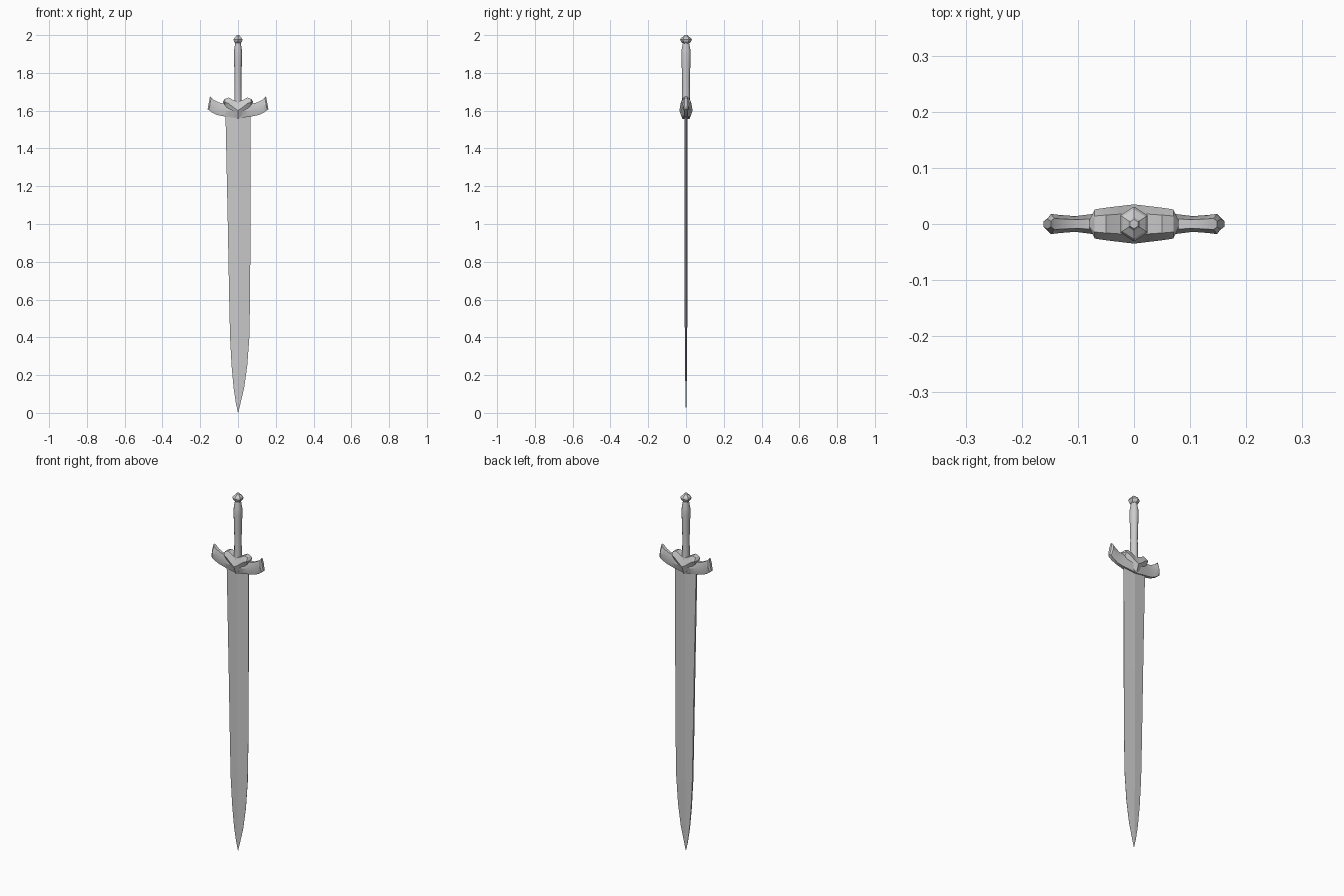
import bpy, bmesh, math

if "Cube" in bpy.data.objects:
    bpy.data.objects.remove(bpy.data.objects["Cube"])


def loft(name, rings, smooth=None):
    """Skin a list of equal-length closed rings and cap both ends."""
    bm = bmesh.new()
    vs = [[bm.verts.new(p) for p in r] for r in rings]
    n = len(vs[0])
    for a, b in zip(vs, vs[1:]):
        for i in range(n):
            j = (i + 1) % n
            bm.faces.new((a[i], a[j], b[j], b[i]))
    bm.faces.new(vs[0][::-1])
    bm.faces.new(vs[-1])
    bmesh.ops.remove_doubles(bm, verts=bm.verts, dist=1e-5)
    bmesh.ops.recalc_face_normals(bm, faces=bm.faces)
    me = bpy.data.meshes.new(name)
    bm.to_mesh(me)
    bm.free()
    ob = bpy.data.objects.new(name, me)
    bpy.context.collection.objects.link(ob)
    if smooth:
        bpy.ops.object.select_all(action='DESELECT')
        ob.select_set(True)
        bpy.context.view_layer.objects.active = ob
        bpy.ops.object.shade_smooth_by_angle(angle=math.radians(smooth))
    return ob


def turned(name, profile, sides, smooth=None):
    """Faceted turned part from (z, half width x, half width y)."""
    return loft(name, [[(rx * math.sin(2 * math.pi * i / sides),
                         ry * math.cos(2 * math.pi * i / sides), z)
                        for i in range(sides)] for z, rx, ry in profile], smooth)


def bar(name, half, smooth):
    """Mirrored six-sided bar along x from (x_top, z_top, x_bottom, z_bottom, half depth)."""
    def ring(s, xt, zt, xb, zb, w):
        xm, zm = (xt + xb) / 2, (zt + zb) / 2
        return [(s * xt, -w * .55, zt), (s * xt, w * .55, zt), (s * xm, w, zm),
                (s * xb, w * .55, zb), (s * xb, -w * .55, zb), (s * xm, -w, zm)]
    rings = [ring(-1, *h) for h in half[:0:-1]] + [ring(1, *h) for h in half]
    return loft(name, rings, smooth)


# Blade: blunt left edge, sharp right edge, central ridge, slight taper
# (z, left x, right x, ridge half thickness)
blade = [(0.0, 0.0, 0.001, .0004), (.05, -.011, .013, .002), (.13, -.023, .032, .0035),
         (.25, -.034, .049, .005), (.40, -.042, .060, .0065), (.62, -.047, .064, .007),
         (1.0, -.054, .066, .0075), (1.57, -.066, .067, .008)]
loft("blade", [[(l, -t * .7, z), (0, -t, z), (r, -t * .1, z),
                (r, t * .1, z), (0, t, z), (l, t * .7, z)] for z, l, r, t in blade])

# Crossguard with upswept, flared arms
bar("crossguard", [(0, 1.635, 0, 1.558, .026), (.035, 1.635, .035, 1.564, .024),
                   (.070, 1.637, .075, 1.570, .018), (.100, 1.643, .110, 1.577, .014),
                   (.125, 1.655, .137, 1.590, .016), (.142, 1.669, .154, 1.603, .018),
                   (.148, 1.677, .161, 1.608, .009)], 25)

# Winged collar wrapping the middle of the guard
bar("winged_collar", [(0, 1.645, 0, 1.556, .035), (.025, 1.656, .025, 1.580, .032),
                      (.050, 1.670, .050, 1.605, .029), (.070, 1.662, .070, 1.630, .026),
                      (.079, 1.650, .079, 1.645, .008)], 25)

# Grip
turned("grip", [(1.60, .020, .023), (1.67, .019, .021), (1.75, .018, .020),
                (1.84, .020, .023), (1.89, .022, .025), (1.92, .021, .024),
                (1.95, .016, .018), (1.97, .014, .015)], 12, 40)

# Pommel
turned("pommel", [(1.955, .014, .015), (1.965, .024, .026), (1.976, .028, .031),
                  (1.985, .024, .026), (1.994, .012, .012), (2.0, .008, .008)], 6)
